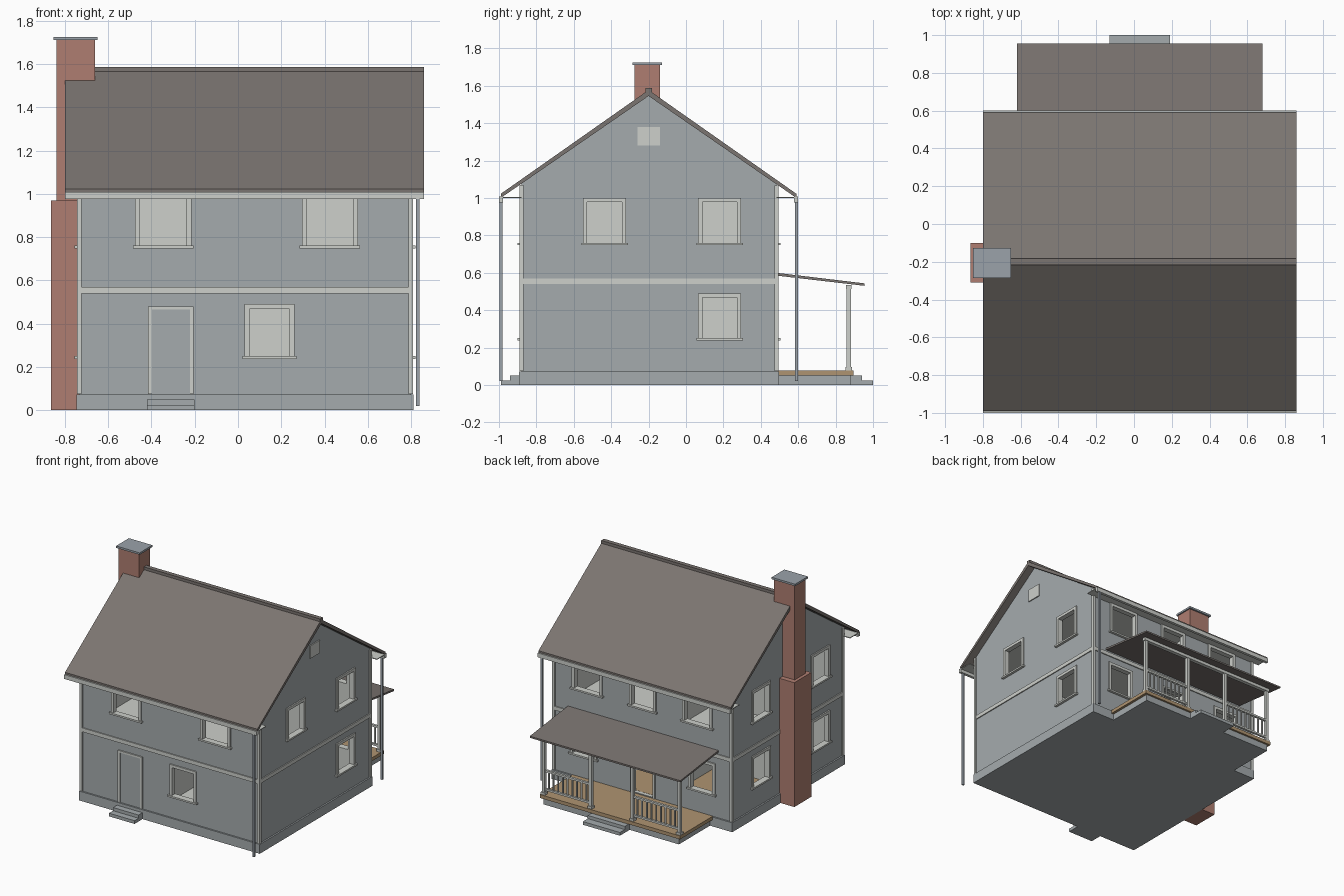
import bpy, bmesh
from mathutils import Vector

cube = bpy.data.objects.get("Cube")
if cube:
    bpy.data.objects.remove(cube, do_unlink=True)


def material(name, srgb):
    rgba = tuple(c ** 2.2 for c in srgb) + (1,)
    m = bpy.data.materials.new(name)
    m.use_nodes = True
    m.diffuse_color = rgba
    bsdf = next(n for n in m.node_tree.nodes if n.type == 'BSDF_PRINCIPLED')
    bsdf.inputs["Base Color"].default_value = rgba
    return m


SIDING = material("grey siding", (0.64, 0.665, 0.675))
TRIM = material("pale trim", (0.80, 0.81, 0.79))
ROOF = material("brown grey shingle", (0.48, 0.455, 0.44))
BRICK = material("brick red", (0.68, 0.49, 0.44))
DECK = material("tan wood", (0.68, 0.575, 0.44))
METAL = material("slate metal", (0.60, 0.63, 0.66))


def finish(name, bm, mat):
    bmesh.ops.recalc_face_normals(bm, faces=bm.faces)
    me = bpy.data.meshes.new(name)
    bm.to_mesh(me)
    bm.free()
    me.materials.append(mat)
    ob = bpy.data.objects.new(name, me)
    bpy.context.scene.collection.objects.link(ob)
    return ob


def boxes(name, mat, *specs):
    """Each spec is (x0, x1, y0, y1, z0, z1)."""
    bm = bmesh.new()
    for x0, x1, y0, y1, z0, z1 in specs:
        vs = bmesh.ops.create_cube(bm, size=1)["verts"]
        for v in vs:
            v.co = Vector((x1 if v.co.x > 0 else x0,
                           y1 if v.co.y > 0 else y0,
                           z1 if v.co.z > 0 else z0))
    return finish(name, bm, mat)


def prism(name, mat, profile, x0, x1):
    """Extrude a (y, z) profile along x."""
    bm = bmesh.new()
    face = bm.faces.new([bm.verts.new((x0, y, z)) for y, z in profile])
    new = bmesh.ops.extrude_face_region(bm, geom=[face])["geom"]
    bmesh.ops.translate(bm, vec=(x1 - x0, 0, 0),
                        verts=[g for g in new if isinstance(g, bmesh.types.BMVert)])
    return finish(name, bm, mat)


def cut(target, cutter):
    mod = target.modifiers.new("cut", 'BOOLEAN')
    mod.operation = 'DIFFERENCE'
    mod.solver = 'EXACT'
    mod.material_mode = 'TRANSFER'
    mod.object = cutter
    bpy.context.view_layer.objects.active = target
    bpy.ops.object.modifier_apply(modifier=mod.name)
    bpy.data.objects.remove(cutter, do_unlink=True)


# Main dimensions
WX0, WX1, WY0, WY1 = -0.735, 0.80, -0.88, 0.485
RIDGE_Y, SLOPE, PEAK = -0.2, 0.69, 1.545
RX0, RX1, REACH = -0.80, 0.86, 0.79


def under_roof(y):
    return PEAK - SLOPE * abs(y - RIDGE_Y)


def on_wall(side, u0, u1, z0, z1, d0, d1):
    """Box on a wall: u along the wall, d outward from it."""
    if side in ("front", "back"):
        base, s = (WY0, -1) if side == "front" else (WY1, 1)
        ys = sorted((base + s * d0, base + s * d1))
        return (u0, u1, *ys, z0, z1)
    base, s = (WX0, -1) if side == "right" else (WX1, 1)
    xs = sorted((base + s * d0, base + s * d1))
    return (*xs, u0, u1, z0, z1)


# House body, hollowed into rooms on two floors
house = prism("house_walls", SIDING,
              [(WY0, 0.07), (WY1, 0.07), (WY1, under_roof(WY1)),
               (RIDGE_Y, PEAK), (WY0, under_roof(WY0))], WX0, WX1)
rooms = [(x0, x1, y0, y1, z0, z1)
         for x0, x1 in ((WX0 + 0.03, -0.13), (-0.11, WX1 - 0.03))
         for y0, y1 in ((WY0 + 0.03, -0.21), (-0.19, WY1 - 0.03))
         for z0, z1 in ((0.08, 0.53), (0.58, 0.99))]
cut(house, boxes("room_cutter", TRIM, *rooms))

# Windows: side, centre, width, sill height
UP, LOW = 0.755, 0.245
windows = [("front", -0.345, 0.26, UP), ("front", 0.425, 0.26, UP),
           ("front", 0.145, 0.23, LOW),
           ("left", -0.435, 0.23, UP), ("left", 0.18, 0.23, UP),
           ("left", 0.18, 0.23, LOW),
           ("back", -0.44, 0.26, UP), ("back", 0.03, 0.23, UP),
           ("back", 0.51, 0.26, UP),
           ("back", -0.48, 0.23, LOW), ("back", 0.54, 0.23, LOW)]
windows += [("right", y, 0.23, z) for y in (0.13, -0.60) for z in (UP, LOW)]

holes, casings = [], []
W = 0.022
for side, c, width, z0 in windows:
    a, b, z1 = c - width / 2, c + width / 2, z0 + 0.245
    holes.append(on_wall(side, a + W, b - W, z0 + 0.005, z1 - W, -0.045, 0.02))
    casings += [on_wall(side, a, a + W, z0, z1, -0.005, 0.01),
                on_wall(side, b - W, b, z0, z1, -0.005, 0.01),
                on_wall(side, a + W, b - W, z1 - W, z1, -0.005, 0.01),
                on_wall(side, a - 0.01, b + 0.01, z0 - 0.008, z0 + 0.005, -0.005, 0.02)]

# Doors
for side, c in (("front", -0.31), ("back", 0.03)):
    a, b = c - 0.105, c + 0.105
    if side == "back":
        holes.append(on_wall(side, a + W, b - W, 0.082, 0.46, -0.045, 0.02))
    casings += [on_wall(side, a, a + 0.018, 0.075, 0.48, -0.005, 0.01),
                on_wall(side, b - 0.018, b, 0.075, 0.48, -0.005, 0.01),
                on_wall(side, a, b, 0.465, 0.48, -0.005, 0.01)]
cut(house, boxes("opening_cutter", TRIM, *holes))
boxes("window_and_door_trim", TRIM, *casings)
boxes("front_door", SIDING, on_wall("front", -0.397, -0.223, 0.075, 0.465, -0.005, 0.004))
boxes("back_room_floor", DECK, (-0.70, -0.13, -0.19, 0.455, 0.079, 0.083),
      (-0.11, 0.30, -0.19, 0.455, 0.079, 0.083))
boxes("attic_vent", TRIM, on_wall("left", -0.26, -0.14, 1.28, 1.38, -0.005, 0.008))

# Belt course and corner boards
boxes("belt_course", TRIM,
      *[on_wall(s, WX0 - 0.008, WX1 + 0.008, 0.54, 0.57, -0.005, 0.008) for s in ("front", "back")],
      *[on_wall(s, WY0, WY1, 0.54, 0.57, -0.005, 0.008) for s in ("left", "right")])
corners = []
for x, sx in ((WX0, -1), (WX1, 1)):
    for y, sy in ((WY0, -1), (WY1, 1)):
        xs = sorted((x + sx * 0.01, x - sx * 0.012))
        ys = sorted((y + sy * 0.01, y - sy * 0.012))
        corners.append((*xs, *ys, 0.075, under_roof(y) - 0.006))
boxes("corner_boards", TRIM, *corners)

# Foundation and steps
boxes("foundation", SIDING, (WX0 - 0.012, WX1 + 0.012, WY0 - 0.012, WY1 + 0.012, 0, 0.073),
      (-0.555, 0.615, 0.48, 0.88, 0, 0.05))
boxes("front_steps", SIDING, (-0.42, -0.20, -0.94, -0.88, 0, 0.05),
      (-0.42, -0.20, -0.99, -0.93, 0, 0.025))
boxes("back_steps", SIDING, (-0.13, 0.19, 0.87, 0.94, 0, 0.05),
      (-0.13, 0.19, 0.93, 1.0, 0, 0.025))

# Gable roof, ridge cap, soffits and gutters
T = 0.032
drop = PEAK - SLOPE * REACH
prism("main_roof", ROOF,
      [(RIDGE_Y - REACH, drop), (RIDGE_Y, PEAK), (RIDGE_Y + REACH, drop),
       (RIDGE_Y + REACH, drop + T * 0.7), (RIDGE_Y, PEAK + T),
       (RIDGE_Y - REACH, drop + T * 0.7)], RX0, RX1)
boxes("ridge_cap", ROOF, (RX0, RX1, RIDGE_Y - 0.017, RIDGE_Y + 0.017, 1.56, 1.587))
eaves, spouts = [], []
for wall_y, s in ((WY0, -1), (WY1, 1)):
    tip = RIDGE_Y + s * REACH
    eaves += [(RX0, RX1, *sorted((wall_y, tip)), 1.0, 1.006),
              (RX0, RX1, *sorted((tip - s * 0.012, tip + s * 0.01)), 0.975, 1.008)]
    spouts.append((0.822, 0.838, tip - 0.008, tip + 0.008, 0.02, 0.98))
boxes("soffits_and_gutters", TRIM, *eaves)
boxes("downspouts", METAL, *spouts)

# Chimney
boxes("chimney", BRICK, (-0.865, WX0, -0.31, -0.10, 0, 0.97),
      (-0.84, -0.66, -0.275, -0.14, 0.96, 1.71))
boxes("chimney_cap", METAL, (-0.853, -0.65, -0.285, -0.127, 1.71, 1.725))

# Back porch: deck, roof, posts and railings
boxes("porch_deck", DECK, (-0.575, 0.635, 0.49, 0.895, 0.05, 0.077))
prism("porch_roof", ROOF, [(0.48, 0.585), (0.955, 0.53), (0.955, 0.543), (0.48, 0.60)],
      -0.62, 0.68)
posts, rails = [], []
CY = 0.87
for x in (-0.555, -0.15, 0.21, 0.615):
    posts.append((x - 0.012, x + 0.012, CY - 0.012, CY + 0.012, 0.077, 0.52))
    posts.append((x - 0.018, x + 0.018, CY - 0.018, CY + 0.018, 0.077, 0.095))
posts.append((-0.575, 0.635, CY - 0.015, CY + 0.015, 0.512, 0.535))
for a, b in ((-0.555, -0.15), (0.21, 0.615)):
    for z in (0.11, 0.255):
        rails.append((a, b, CY - 0.009, CY + 0.009, z, z + 0.015))
    n = 10
    for i in range(1, n):
        x = a + (b - a) * i / n
        rails.append((x - 0.005, x + 0.005, CY - 0.005, CY + 0.005, 0.12, 0.26))
boxes("porch_posts", TRIM, *posts)
boxes("porch_railings", TRIM, *rails)
